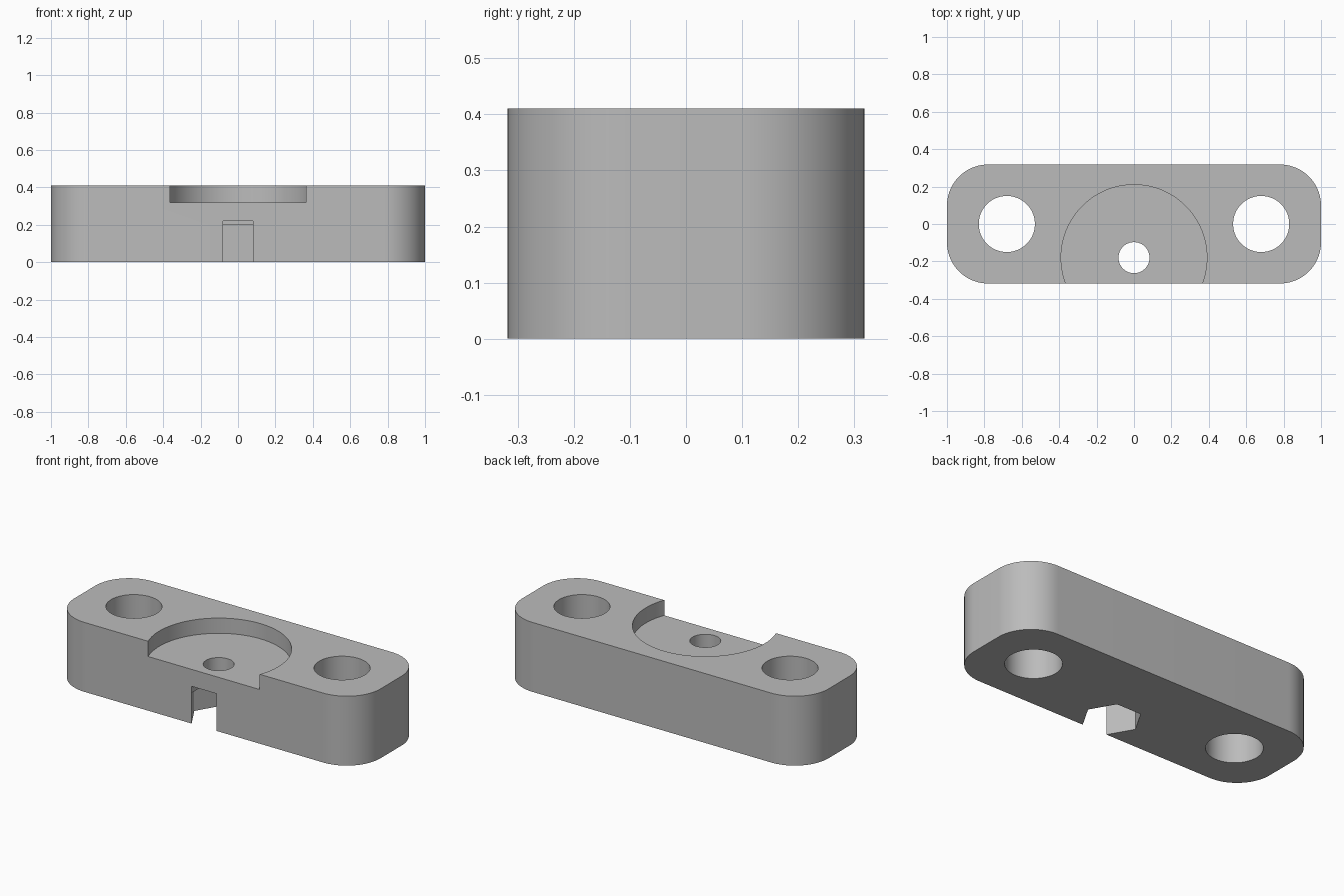
import bpy, bmesh, math
from mathutils import Matrix

cube = bpy.data.objects.get("Cube")
if cube:
    bpy.data.objects.remove(cube, do_unlink=True)

HALF_Y, HEIGHT = 0.318, 0.41
BORE_Y = -0.18          # centre line of recess, bolt hole and nut pocket
LOW = -0.1              # cutters start below the underside


def make_object(name, bm):
    mesh = bpy.data.meshes.new(name)
    bm.to_mesh(mesh)
    bm.free()
    obj = bpy.data.objects.new(name, mesh)
    bpy.context.collection.objects.link(obj)
    return obj


def box_bm(x0, x1, y0, y1, z0, z1):
    bm = bmesh.new()
    place = Matrix.Translation(((x0 + x1) / 2, (y0 + y1) / 2, (z0 + z1) / 2))
    size = Matrix.Diagonal((x1 - x0, y1 - y0, z1 - z0, 1))
    bmesh.ops.create_cube(bm, size=1, matrix=place @ size)
    return bm


def prism_bm(x, y, radius, z0, z1, sides=96):
    bm = bmesh.new()
    bmesh.ops.create_cone(bm, cap_ends=True, segments=sides, radius1=radius,
                          radius2=radius, depth=z1 - z0,
                          matrix=Matrix.Translation((x, y, (z0 + z1) / 2))
                          @ Matrix.Rotation(math.pi / 2, 4, "Z"))
    return bm


def cut(target, name, bm):
    cutter = make_object(name, bm)
    cutter.hide_render = True
    mod = target.modifiers.new(name, "BOOLEAN")
    mod.operation = "DIFFERENCE"
    mod.solver = "EXACT"
    mod.object = cutter
    bpy.context.view_layer.objects.active = target
    bpy.ops.object.modifier_apply(modifier=name)
    bpy.data.objects.remove(cutter, do_unlink=True)


# Block with rounded vertical corners
bm = box_bm(-1, 1, -HALF_Y, HALF_Y, 0, HEIGHT)
uprights = [e for e in bm.edges
            if abs(e.verts[0].co.z - e.verts[1].co.z) > HEIGHT / 2]
bmesh.ops.bevel(bm, geom=uprights, offset=0.22, segments=20, profile=0.5,
                affect="EDGES")
block = make_object("mounting_block", bm)

# Mounting holes at both ends
for side in (-1, 1):
    cut(block, "mounting_hole", prism_bm(side * 0.68, 0, 0.15, LOW, 0.6))

# Round recess, open at the front, and the bolt hole through it
cut(block, "recess", prism_bm(0, BORE_Y, 0.39, 0.32, 0.6, 128))
cut(block, "bolt_hole", prism_bm(0, BORE_Y, 0.083, LOW, 0.6, 64))

# Hexagonal nut pocket underneath, with corners pointing sideways
pocket = prism_bm(0, BORE_Y, 0.16, LOW, 0.18, 6)
bmesh.ops.rotate(pocket, verts=pocket.verts, cent=(0, BORE_Y, 0),
                 matrix=Matrix.Rotation(
                     math.atan2(0, 1) if any(abs(v.co.y - BORE_Y) < 1e-4
                                             for v in pocket.verts)
                     else math.pi / 6, 3, "Z"))
cut(block, "nut_pocket", pocket)

# Stepped slot above the pocket, opening through the front face
cut(block, "lower_step", box_bm(-0.081, 0.081, -0.5, -0.042, LOW, 0.2))
cut(block, "upper_step", box_bm(-0.0815, 0.0815, -0.5, -0.095, LOW, 0.22))

# Plain grey material
grey = bpy.data.materials.new("grey")
grey.use_nodes = True
colour = (0.5, 0.5, 0.5, 1)
grey.diffuse_color = colour
grey.node_tree.nodes["Principled BSDF"].inputs["Base Color"].default_value = colour
block.data.materials.clear()
block.data.materials.append(grey)
for face in block.data.polygons:
    face.material_index = 0

# Smooth curved walls, sharp rims
bpy.ops.object.select_all(action="DESELECT")
block.select_set(True)
bpy.context.view_layer.objects.active = block
bpy.ops.object.shade_smooth_by_angle(angle=math.radians(30))
